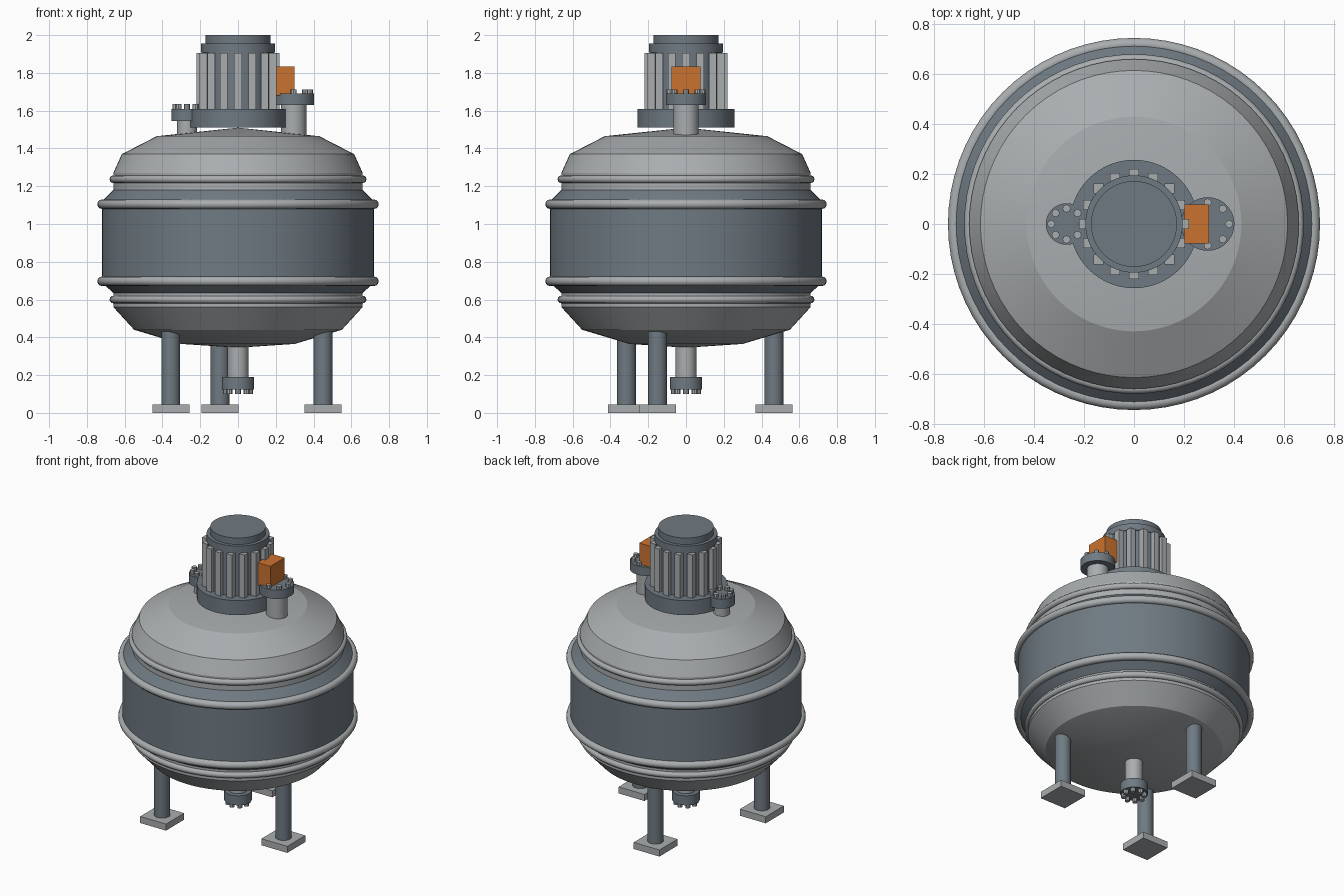
import bpy, bmesh, math
from math import cos, sin, pi, radians
from mathutils import Matrix

if "Cube" in bpy.data.objects:
    bpy.data.objects.remove(bpy.data.objects["Cube"], do_unlink=True)


def material(name, rgb):
    m = bpy.data.materials.new(name)
    m.use_nodes = True
    m.diffuse_color = (*rgb, 1)
    m.node_tree.nodes["Principled BSDF"].inputs["Base Color"].default_value = (*rgb, 1)
    return m


LIGHT = material("light_steel", (0.40, 0.42, 0.43))
DARK = material("dark_steel", (0.16, 0.195, 0.225))
ORANGE = material("safety_orange", (0.60, 0.17, 0.03))


def finish(name, bm, mat, angle=30):
    bmesh.ops.recalc_face_normals(bm, faces=bm.faces)
    mesh = bpy.data.meshes.new(name)
    bm.to_mesh(mesh)
    bm.free()
    mesh.materials.append(mat)
    obj = bpy.data.objects.new(name, mesh)
    bpy.context.collection.objects.link(obj)
    if angle:
        bpy.ops.object.select_all(action='DESELECT')
        obj.select_set(True)
        bpy.context.view_layer.objects.active = obj
        bpy.ops.object.shade_smooth_by_angle(angle=radians(angle))
    return obj


def lathe(name, profile, mat, angle=18, closed=False, steps=72):
    """Spin (radius, z) points around the z axis."""
    bm = bmesh.new()
    verts = [bm.verts.new((r, 0, z)) for r, z in profile]
    edges = [bm.edges.new(p) for p in zip(verts, verts[1:])]
    if closed:
        edges.append(bm.edges.new((verts[-1], verts[0])))
    bmesh.ops.spin(bm, geom=verts + edges, cent=(0, 0, 0), axis=(0, 0, 1),
                   angle=2 * pi, steps=steps)
    bmesh.ops.remove_doubles(bm, verts=bm.verts, dist=1e-4)
    return finish(name, bm, mat, angle)


def ring(name, radius, z, thick, mat=LIGHT):
    section = [(radius + thick * cos(2 * pi * i / 12), z + thick * sin(2 * pi * i / 12))
               for i in range(12)]
    return lathe(name, section, mat, 40, True)


def add_rod(bm, x, y, z0, z1, radius, sides):
    bmesh.ops.create_cone(bm, cap_ends=True, segments=sides, radius1=radius, radius2=radius,
                          depth=z1 - z0, matrix=Matrix.Translation((x, y, (z0 + z1) / 2)))


def rod(name, x, y, z0, z1, radius, mat, sides=48):
    bm = bmesh.new()
    add_rod(bm, x, y, z0, z1, radius, sides)
    return finish(name, bm, mat)


def add_box(bm, centre, size):
    bmesh.ops.create_cube(bm, size=1, matrix=Matrix.Translation(centre) @ Matrix.Diagonal((*size, 1)))


def box(name, centre, size, mat):
    bm = bmesh.new()
    add_box(bm, centre, size)
    return finish(name, bm, mat, 0)


def nozzle(name, x, pipe, flange, bolts, pipe_r, flange_r, bolt_r):
    """Pipe with a bolted flange; pipe, flange and bolts are (bottom, top) heights."""
    rod(name + "_pipe", x, 0, *pipe, pipe_r, LIGHT, 32)
    rod(name + "_flange", x, 0, *flange, flange_r, DARK)
    bm = bmesh.new()
    for i in range(8):
        a = i * pi / 4
        add_rod(bm, x + bolt_r * cos(a), bolt_r * sin(a), *bolts, 0.016, 8)
    finish(name + "_bolts", bm, LIGHT, 0)


# Vessel with its domed heads, and the jacket around it
lathe("vessel", [(0, 0.345), (0.30, 0.365), (0.55, 0.44), (0.66, 0.56),
                 (0.66, 1.27), (0.615, 1.37), (0.43, 1.465), (0, 1.51)], LIGHT)
lathe("jacket", [(0.655, 0.63), (0.72, 0.69), (0.72, 1.12), (0.655, 1.185)], DARK)
for label, z_seam, z_jacket in (("lower", 0.60, 0.697), ("upper", 1.237, 1.105)):
    ring(label + "_seam_ring", 0.66, z_seam, 0.02)
    ring(label + "_jacket_ring", 0.72, z_jacket, 0.025)

# Three legs with square feet
for i in range(3):
    a = radians(-18.5 + 120 * i)
    x, y = 0.475 * cos(a), 0.475 * sin(a)
    rod(f"leg_{i + 1}", x, y, 0.04, 0.43, 0.05, DARK, 32)
    box(f"foot_{i + 1}", (x, y, 0.0225), (0.196, 0.196, 0.045), LIGHT)

# Motor
rod("motor_mount", 0, 0, 1.51, 1.61, 0.257, DARK, 64)
rod("motor_body", 0, 0, 1.60, 1.91, 0.19, DARK, 64)
rod("motor_collar", 0, 0, 1.908, 1.955, 0.195, DARK, 64)
rod("motor_cap", 0, 0, 1.95, 2.0, 0.172, DARK, 64)
fins = bmesh.new()
for i in range(16):
    a = i * pi / 8
    add_box(fins, (0.2 * cos(a), 0.2 * sin(a), 1.758), (0.04, 0.04, 0.297))
finish("motor_fins", fins, LIGHT, 0)
box("terminal_box", (0.25, 0, 1.757), (0.1, 0.156, 0.156), ORANGE)

# Nozzles on the top head and the drain below
nozzle("large_inlet", 0.295, (1.42, 1.64), (1.63, 1.69), (1.68, 1.712), 0.067, 0.107, 0.086)
nozzle("small_inlet", -0.27, (1.42, 1.55), (1.545, 1.61), (1.60, 1.635), 0.052, 0.083, 0.062)
nozzle("drain", 0, (0.18, 0.37), (0.125, 0.19), (0.10, 0.13), 0.055, 0.086, 0.064)
